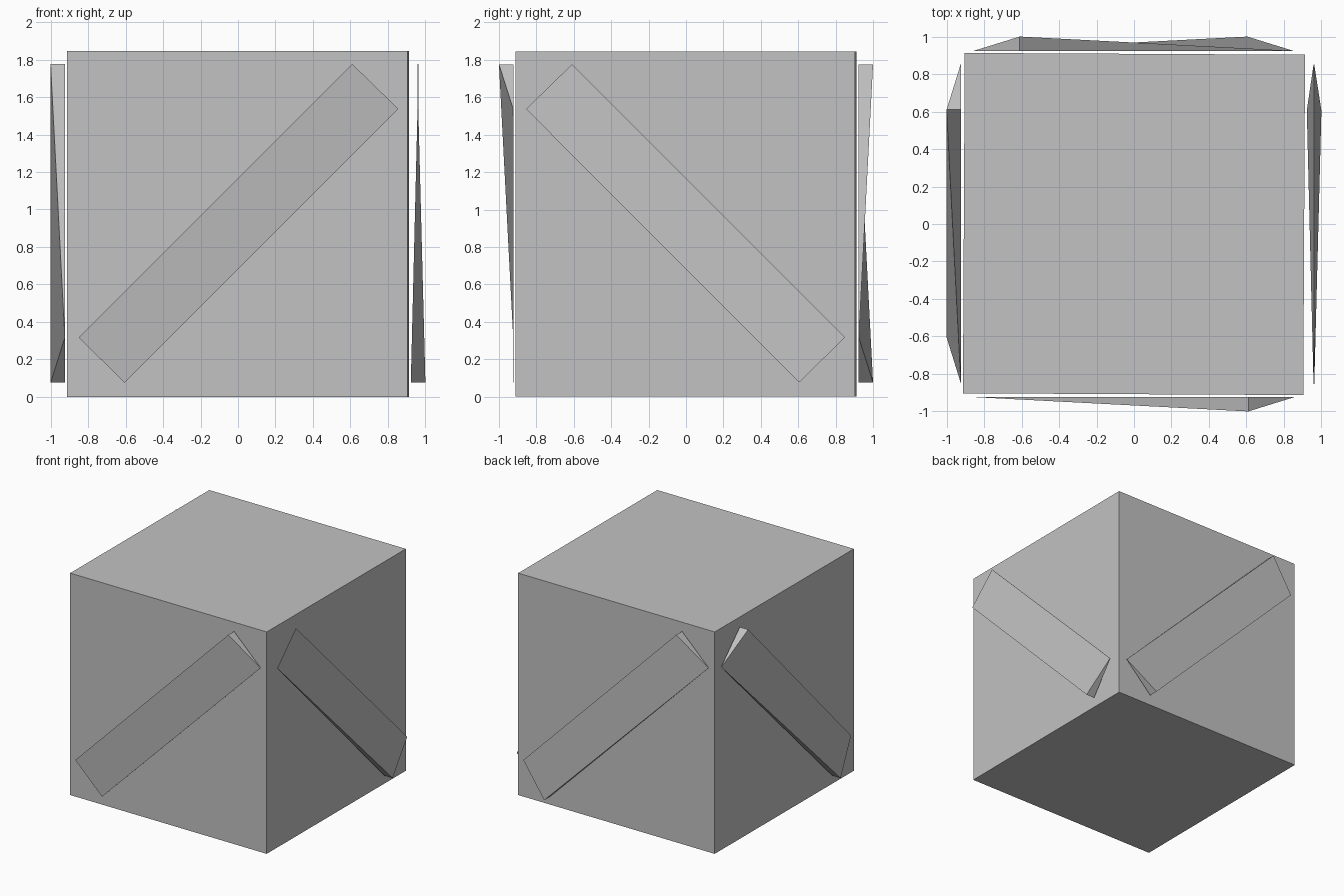
import bpy, bmesh
from math import radians
from mathutils import Matrix

if "Cube" in bpy.data.objects:
    bpy.data.objects.remove(bpy.data.objects["Cube"])

grey = bpy.data.materials.new("plain grey")
grey.use_nodes = True
colour = (0.54, 0.54, 0.54, 1)
grey.diffuse_color = colour
grey.node_tree.nodes["Principled BSDF"].inputs["Base Color"].default_value = colour

HALF, HEIGHT = 0.908, 1.846
THIN = 0.002


def finish(bm, name):
    bmesh.ops.recalc_face_normals(bm, faces=bm.faces)
    mesh = bpy.data.meshes.new(name)
    bm.to_mesh(mesh)
    bm.free()
    mesh.materials.append(grey)
    obj = bpy.data.objects.new(name, mesh)
    bpy.context.collection.objects.link(obj)
    return obj


def brace(name, turn, lean, outer, inner, first=1):
    """Diagonal board on one side; depths go top, upper end, bottom, lower end.
    first picks the corner where the warped faces fold."""
    corners = [(0.61, 1.776), (0.855, 1.537), (-0.605, 0.076), (-0.85, 0.316)]
    bm = bmesh.new()
    front = [bm.verts.new((u * lean, -d, z)) for (u, z), d in zip(corners, outer)]
    back = [bm.verts.new((u * lean, -d, z)) for (u, z), d in zip(corners, inner)]
    order = [(first + i) % 4 for i in range(4)]
    for ring in (front, back):
        bm.faces.new([ring[i] for i in order])
    for i in range(4):
        j = (i + 1) % 4
        bm.faces.new((front[i], front[j], back[j], back[i]))
    bm.transform(Matrix.Rotation(radians(turn), 4, "Z"))
    return finish(bm, name)


# Crate body, turned very slightly
bm = bmesh.new()
bmesh.ops.create_cube(bm, size=1)
bm.transform(Matrix.Rotation(radians(-0.3), 4, "Z")
             @ Matrix.Translation((0, 0, HEIGHT / 2))
             @ Matrix.Diagonal((2 * HALF, 2 * HALF, HEIGHT, 1)))
finish(bm, "crate_body")

# Warped diagonal boards, one per side
low, high, mid = 0.922, 1.0, 0.96
flat = [low] * 4
edge = low + THIN
brace("front_brace", 0, 1, [high, edge, edge, edge], flat)
brace("left_brace", 90, -1, [mid + THIN, mid + THIN, high, mid + THIN],
      [mid - THIN, mid - THIN, low, mid - THIN])
brace("back_brace", 180, 1, [high, edge, high, edge], flat)
brace("right_brace", 270, -1, [high, edge, high, edge], flat, first=0)
